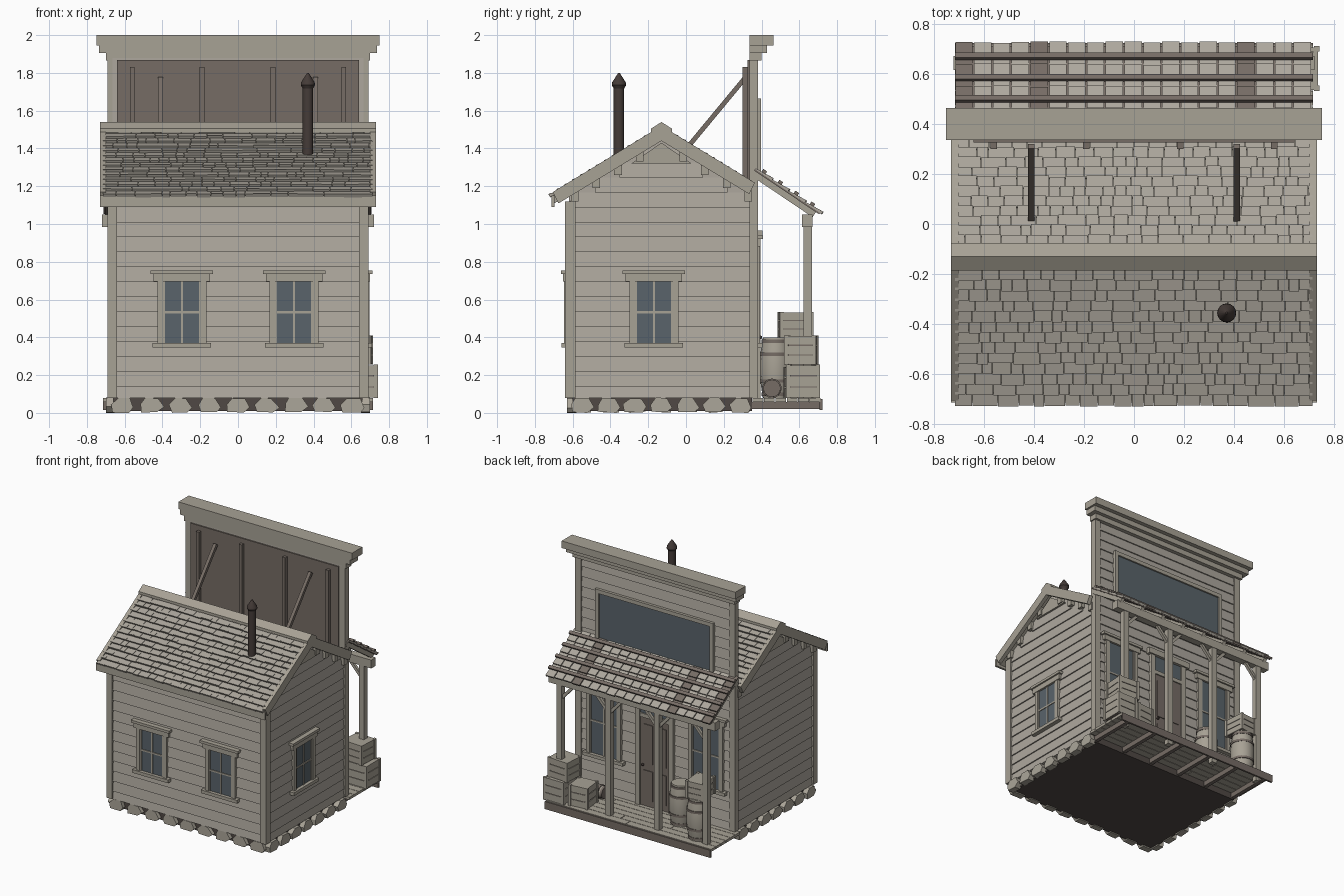
import bpy, bmesh, math, random
from mathutils import Matrix, Vector

random.seed(4)
if "Cube" in bpy.data.objects:
    bpy.data.objects.remove(bpy.data.objects["Cube"])

COLOURS = {
    "siding": (0.42, 0.39, 0.34), "trim": (0.39, 0.36, 0.30), "shingle": (0.42, 0.39, 0.34),
    "stone": (0.41, 0.38, 0.32), "brown_wood": (0.18, 0.15, 0.13), "glass": (0.10, 0.126, 0.145),
    "stovepipe": (0.06, 0.045, 0.04), "dark_base": (0.08, 0.065, 0.058),
}
mats = []
for cname, rgb in COLOURS.items():
    m = bpy.data.materials.new(cname)
    m.use_nodes = True
    m.diffuse_color = (*rgb, 1)
    m.node_tree.nodes["Principled BSDF"].inputs["Base Color"].default_value = (*rgb, 1)
    mats.append(m)
IDX = {c: i for i, c in enumerate(COLOURS)}
I = Matrix.Identity(4)
T = lambda x, y, z: Matrix.Translation((x, y, z))
R = lambda deg, ax: Matrix.Rotation(math.radians(deg), 4, ax)
parts = {}


def mesh_of(part):
    return parts.setdefault(part, bmesh.new())


def solid(part, pts, ext, mat, M=I):
    """Extrude a polygon along a vector."""
    bm, ext = mesh_of(part), Vector(ext)
    a = [bm.verts.new(M @ Vector(p)) for p in pts]
    b = [bm.verts.new(M @ (Vector(p) + ext)) for p in pts]
    n = len(pts)
    faces = [bm.faces.new(a[::-1]), bm.faces.new(b)]
    faces += [bm.faces.new((a[i], a[(i + 1) % n], b[(i + 1) % n], b[i])) for i in range(n)]
    for f in faces:
        f.material_index = IDX[mat]


def box(part, x0, x1, y0, y1, z0, z1, mat, M=I):
    solid(part, [(x0, y0, z0), (x1, y0, z0), (x1, y1, z0), (x0, y1, z0)], (0, 0, z1 - z0), mat, M)


def beam(part, p, q, w, mat):
    """Square timber between two points."""
    p, q = Vector(p), Vector(q)
    M = Matrix.Translation(p) @ (q - p).to_track_quat("Z", "X").to_matrix().to_4x4()
    box(part, -w / 2, w / 2, -w / 2, w / 2, 0, (q - p).length, mat, M)


def lathe(part, prof, mat, M=I, n=16):
    bm = mesh_of(part)
    rings = [[bm.verts.new(M @ Vector((r * math.cos(t), r * math.sin(t), z)))
              for t in (2 * math.pi * i / n for i in range(n))] for r, z in prof]
    faces = [bm.faces.new(rings[0][::-1]), bm.faces.new(rings[-1])]
    for a, b in zip(rings, rings[1:]):
        faces += [bm.faces.new((a[i], a[(i + 1) % n], b[(i + 1) % n], b[i])) for i in range(n)]
    for f in faces:
        f.material_index = IDX[mat]


# Walls and clapboards
RY, SL = -0.13, 0.61
solid("house_walls", [(-.67, y, z) for y, z in ((-.62, .08), (.36, .08), (.36, 1.16), (RY, 1.46), (-.62, 1.16))],
      (1.34, 0, 0), "siding")
box("false_front", -.665, .665, .335, .365, .08, 1.88, "siding")
for k in range(23):
    z0, z1 = max(.08, .061 + .079 * k), min(1.87, .14 + .079 * k)
    prof = [(0, z0), (-.012, z0), (-.003, z1), (0, z1)]
    if z1 < 1.12:
        solid("back_clapboards", [(-.65, -.62 + d, z) for d, z in prof], (1.3, 0, 0), "siding")
    solid("facade_clapboards", [(-.64, .365 - d, z) for d, z in prof], (1.28, 0, 0), "siding")
    half = min(.49, (1.46 - z1) / SL)
    if half > .03:
        for s in (-1, 1):
            solid("side_clapboards", [(s * (.67 - d), RY - half, z) for d, z in prof], (0, 2 * half, 0), "siding")
for s in (-1, 1):
    a, b = sorted((s * .64, s * .69))
    box("corner_boards", a, b, -.64, -.585, .08, 1.12, "trim")
    box("corner_boards", a, b, .335, .382, .08, 1.87, "trim")

# Foundation
box("foundation_core", -.66, .66, -.6, .35, .01, .085, "dark_base")
HEX = [(-.05, .004), (.035, .002), (.062, .03), (.03, .078), (-.03, .08), (-.062, .045)]
def stone(M):
    j = lambda: random.uniform(-.008, .008)
    solid("foundation_stones", [(x + j(), 0, max(0, z + j() / 2)) for x, z in HEX], (0, -.05, 0), "stone", M)
for i in range(9):
    stone(T(-.61 + .1525 * i, -.58, 0))
for s in (-1, 1):
    for i in range(7):
        stone(T(s * .65, -.55 + .14 * i, 0) @ R(90 * s, "Z"))

# Main roof
top = lambda y, z=1.5: z - SL * abs(y - RY)
ang = math.degrees(math.atan(SL))
for s, ye, yr in ((-1, -.705, -.705), (1, .335, .365)):
    solid("roof_deck", [(-.7, RY, 1.5), (-.7, RY, 1.455), (-.7, ye, top(ye, 1.455)), (-.7, ye, top(ye))],
          (1.4, 0, 0), "trim")
    for x in (-.73, .7):
        solid("rake_boards", [(x, RY, 1.52), (x, RY, 1.44), (x, yr - s * .03, top(yr, 1.46)),
                              (x, yr, top(yr, 1.52))], (.03, 0, 0), "trim")
    for x in (-.7, .67):
        for i in range(1, 5):
            y = RY + s * .115 * i
            box("roof_lookouts", x, x + .03, y - .02, y + .02, top(y, 1.4), top(y, 1.46), "trim")
    M = T(0, RY, 1.5) @ R(-s * ang, "X")
    length = abs(ye - RY) / math.cos(math.radians(ang)) + (.012 if s < 0 else 0)
    rows = 14 if s < 0 else 12
    for r in range(rows):
        d0, x = length * r / rows, -.715
        while x < .712:
            w = min(random.uniform(.04, .11), .715 - x)
            d1 = length * (r + 1) / rows + random.uniform(-.004, .004)
            solid("roof_shingles", [(x, s * d0, 0), (x, s * d1, 0), (x, s * d1, .02), (x, s * d0, .006)],
                  (w - .002, 0, 0), "shingle", M)
            x += w
solid("ridge_cap", [(-.73, RY + dy, z) for dy, z in ((-.055, 1.485), (0, 1.52), (.055, 1.485),
                                                     (.055, 1.505), (0, 1.54), (-.055, 1.505))],
      (1.46, 0, 0), "trim")
box("eave_fascia", -.73, .73, -.712, -.695, 1.09, 1.15, "trim")
for x in (-.69, .675):
    solid("gable_panel", [(x, RY - .16, 1.32), (x, RY + .16, 1.32), (x, RY, 1.43)], (.015, 0, 0), "trim")

# Stovepipe
P = T(.37, -.355, 0)
lathe("stovepipe", [(.028, 1.33), (.028, 1.74)], "stovepipe", P)
lathe("stovepipe", [(.026, 1.715), (.038, 1.735), (.036, 1.75), (.004, 1.8)], "stovepipe", P)

# False front: backing, studs, braces, cornice, sign
box("facade_backing", -.64, .64, .325, .336, 1.15, 1.868, "brown_wood")
for x in (-.56, -.19, .185, .56):
    box("facade_studs", x - .013, x + .013, .3, .326, 1.2, 1.83, "brown_wood")
for x in (-.41, .41):
    beam("facade_braces", (x, .02, 1.42), (x, .31, 1.77), .025, "brown_wood")
for hx, y1, z0, z1 in ((.7, .4, 1.865, 1.91), (.735, .43, 1.905, 1.95), (.75, .463, 1.945, 2.0)):
    box("cornice", -hx, hx, .335, y1, z0, z1, "trim")
box("sign_panel", -.48, .48, .37, .384, 1.25, 1.64, "glass")
for z in (1.24, 1.635):
    box("sign_frame", -.51, .51, .37, .396, z, z + .03, "trim")
for s in (-1, 1):
    a, b = sorted((s * .48, s * .51))
    box("sign_frame", a, b, .37, .396, 1.24, 1.66, "trim")


# Windows: local wall plane at y = 0, facing -y
def window(part, M, w, z0, z1):
    B = lambda x0, x1, y, a, b, mat="trim": box(part, x0, x1, -y, .01, a, b, mat, M)
    B(-w, w, .002, z0, z1, "glass")
    for s in (-1, 1):
        a, b = sorted((s * w, s * (w + .03)))
        B(a, b, .014, z0, z1)
        a, b = sorted((s * w, s * (w - .01)))
        B(a, b, .008, z0, z1)
    B(-.006, .006, .008, z0, z1)
    mid = (z0 + z1) / 2
    B(-w, w, .008, mid - .006, mid + .006)
    B(-w - .055, w + .055, .028, z0 - .025, z0)
    B(-w - .05, w + .05, .018, z1, z1 + .045)
    B(-w - .065, w + .065, .03, z1 + .04, z1 + .06)

for x in (-.297, .297):
    window("back_windows", T(x, -.632, 0), .1, .37, .695)
window("side_window", T(.682, -.17, 0) @ R(90, "Z"), .1, .37, .695)
for x in (-.44, .44):
    window("porch_windows", T(x, .377, 0) @ R(180, "Z"), .12, .37, .88)

# Door and transom
box("door", -.125, .125, .36, .383, .08, .77, "brown_wood")
for x in (-.1, .015):
    for z0, z1 in ((.13, .36), (.42, .72)):
        box("door_panels", x, x + .085, .38, .389, z0, z1, "brown_wood")
lathe("door_knob", [(.006, 0), (.011, .01), (.006, .02)], "stovepipe", T(.1, .383, .4) @ R(-90, "X"), 10)
box("transom_glass", -.125, .125, .36, .382, .8, .92, "glass")
for x in (-.165, .125):
    box("door_casing", x, x + .04, .36, .394, .08, .93, "trim")
box("door_casing", -.125, .125, .36, .392, .77, .8, "trim")
box("door_casing", -.19, .19, .36, .405, .92, .965, "trim")

# Porch floor
for r in range(6):
    y, split = .352 + .0605 * r, random.uniform(-.4, .4)
    box("porch_planks", -.715, split - .002, y, y + .057, .058, .078, "trim")
    box("porch_planks", split + .002, .715, y, y + .057, .058, .078, "trim")
box("porch_rim", -.715, .715, .708, .722, .015, .074, "brown_wood")
for i in range(6):
    x = -.65 + .26 * i
    box("porch_joists", x - .015, x + .015, .35, .708, .02, .058, "brown_wood")

# Porch posts, header and knee braces
box("porch_header", -.72, .72, .615, .67, .985, 1.05, "trim")
for x in (-.63, -.21, .21, .63):
    box("porch_posts", x - .022, x + .022, .622, .666, .02, .99, "trim")
    for s in (-1, 1):
        if abs(x + s * .1) < .7:
            beam("knee_braces", (x, .644, .87), (x + s * .11, .644, .99), .022, "trim")

# Porch roof
PM = T(0, .365, 1.29) @ R(-34, "X")
L = .425
box("porch_roof_deck", -.705, .705, 0, L - .01, -.008, .002, "brown_wood", PM)
for i in range(8):
    x = -.68 + 1.36 * i / 7
    box("porch_rafters", x - .014, x + .014, 0, L - .03, -.04, -.006, "trim", PM)
for c in range(19):
    x = -.713 + .075 * c
    for r in range(4):
        d0, d1 = L * r / 4, L * (r + 1) / 4 + random.uniform(-.004, .004)
        mat = "brown_wood" if c in (0, 4, 15) else "shingle"
        solid("porch_shingles", [(x, d0, 0), (x, d1, 0), (x, d1, .016), (x, d0, .006)],
              (.069, 0, 0), mat, PM)
for y in (.405, .49, .575, .66):
    d = (y - .365) / math.cos(math.radians(34))
    box("porch_roof_battens", -.715, .715, d - .012, d + .012, .008, .026, "brown_wood", PM)


# Crates and barrels on the porch
def crate(part, x, y, z, w, d, h, turn=0):
    M = T(x, y, z) @ R(turn, "Z")
    a, b = w / 2, d / 2
    box(part, -a + .01, a - .01, -b + .01, b - .01, .002, h - .004, "brown_wood", M)
    for k in range(3):
        box(part, -a + .005, a - .005, -b + .005, b - .005, h * (k / 3) + .003, h * (k + 1) / 3 - .003, "trim", M)
    for sx in (-1, 1):
        for sy in (-1, 1):
            cx, cy = sx * (a - .011), sy * (b - .011)
            box(part, cx - .011, cx + .011, cy - .011, cy + .011, 0, h, "trim", M)


def barrel(part, M, r, h):
    bulge = lambda t: r * (.8 + .2 * math.sin(math.pi * t))
    lathe(part, [(bulge(t / 8), h * t / 8) for t in range(9)], "trim", M)
    for t in (.06, .28, .72, .94):
        lathe(part, [(bulge(t) + .004, h * t - .009), (bulge(t) + .004, h * t + .009)], "brown_wood", M)

crate("crate_large", .65, .62, .079, .18, .18, .176)
crate("crate_low", .465, .605, .079, .16, .16, .165, 6)
crate("crate_upper", .62, .61, .255, .18, .17, .155, -4)
crate("crate_on_barrel", -.53, .58, .4, .15, .18, .135, 5)
barrel("barrel_front", T(-.53, .6, .079), .088, .32)
barrel("barrel_rear", T(-.29, .475, .079), .085, .32)
barrel("keg_lying", T(.38, .455, .13) @ R(90, "Y"), .05, .13)

# Turn the collected parts into objects
for name, bm in parts.items():
    bmesh.ops.recalc_face_normals(bm, faces=bm.faces[:])
    me = bpy.data.meshes.new(name)
    bm.to_mesh(me)
    bm.free()
    for m in mats:
        me.materials.append(m)
    ob = bpy.data.objects.new(name, me)
    bpy.context.collection.objects.link(ob)
    if name.startswith(("barrel", "keg", "stovepipe", "door_knob")):
        bpy.ops.object.select_all(action="DESELECT")
        ob.select_set(True)
        bpy.context.view_layer.objects.active = ob
        bpy.ops.object.shade_smooth_by_angle()
